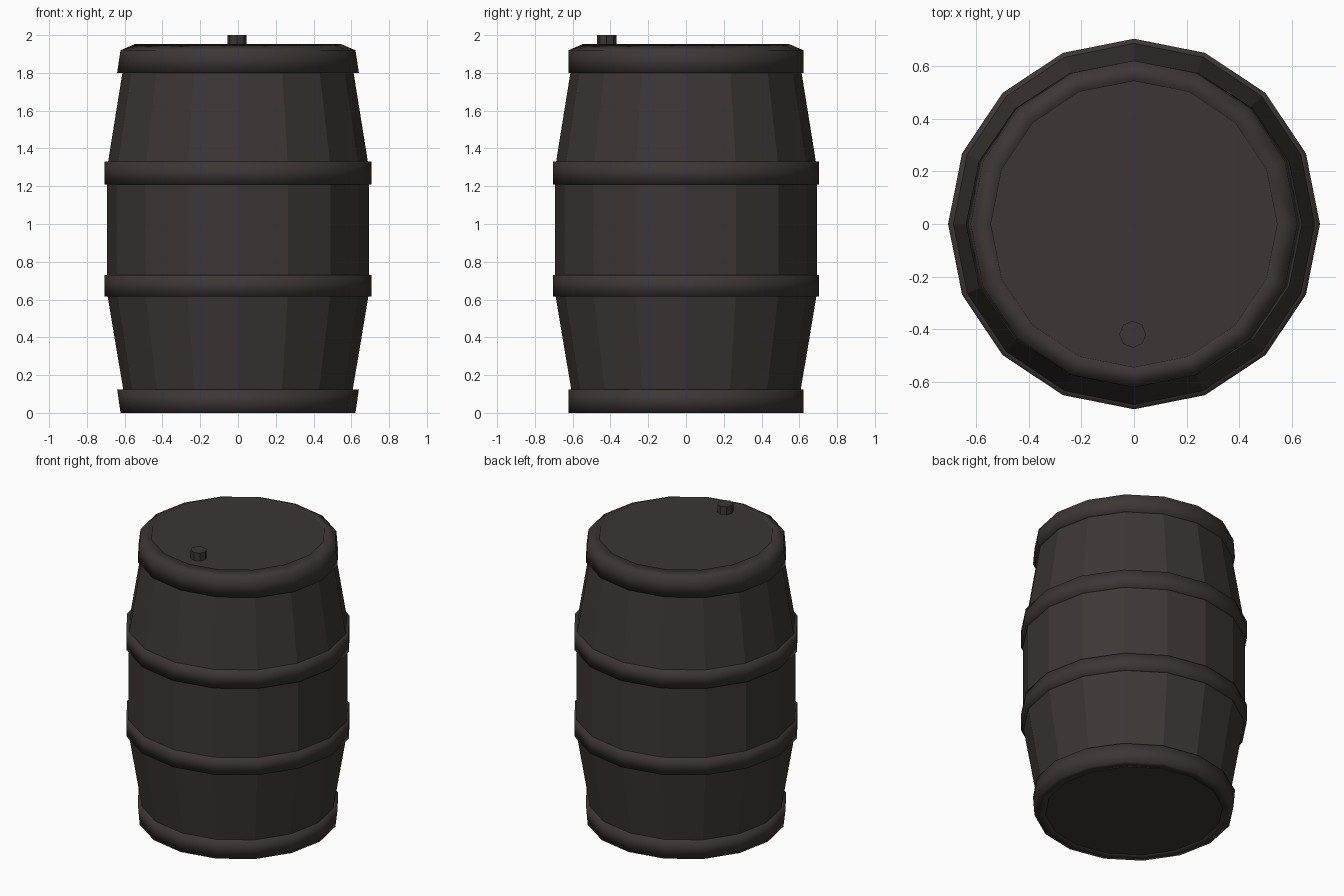
import bpy, bmesh, math

if "Cube" in bpy.data.objects:
    bpy.data.objects.remove(bpy.data.objects["Cube"])

SIDES = 16

wood = bpy.data.materials.new("dark_brown")
wood.diffuse_color = (0.046, 0.037, 0.036, 1.0)
wood.use_nodes = True
wood.node_tree.nodes["Principled BSDF"].inputs["Base Color"].default_value = wood.diffuse_color


def lathe(name, profile, sides=SIDES, centre=(0, 0), closed=False, smooth=False):
    """Sweep (x radius, y radius, z) points round z; open profiles are capped."""
    bm = bmesh.new()
    rings = []
    for rx, ry, z in profile:
        rings.append([bm.verts.new((centre[0] + rx * math.cos(2 * math.pi * i / sides),
                                    centre[1] + ry * math.sin(2 * math.pi * i / sides), z))
                      for i in range(sides)])
    pairs = list(zip(rings, rings[1:]))
    if closed:
        pairs.append((rings[-1], rings[0]))
    for a, b in pairs:
        for i in range(sides):
            j = (i + 1) % sides
            bm.faces.new((a[i], a[j], b[j], b[i]))
    if not closed:
        bm.faces.new(rings[0][::-1])
        bm.faces.new(rings[-1])
    bmesh.ops.recalc_face_normals(bm, faces=bm.faces)
    for f in bm.faces:
        f.smooth = smooth
    me = bpy.data.meshes.new(name)
    bm.to_mesh(me)
    bm.free()
    me.materials.append(wood)
    ob = bpy.data.objects.new(name, me)
    bpy.context.collection.objects.link(ob)
    return ob


# Faceted body with two breaks in the bulge
lathe("barrel_body", [(0.59, 0.59, 0.02), (0.607, 0.607, 0.12), (0.694, 0.694, 0.64),
                      (0.694, 0.694, 1.29), (0.612, 0.612, 1.80), (0.59, 0.59, 1.90)])

# Flat heads at both ends
lathe("top_head", [(0.55, 0.55, 1.88), (0.55, 0.55, 1.945)])
lathe("bottom_head", [(0.56, 0.56, 0.002), (0.56, 0.56, 0.06)])

# Rounded-looking end hoops
lathe("top_rim", [(0.58, 0.58, 1.80), (0.640, 0.622, 1.80), (0.622, 0.622, 1.92),
                  (0.545, 0.545, 1.953), (0.54, 0.54, 1.90)], closed=True, smooth=True)
lathe("bottom_rim", [(0.58, 0.58, 0.125), (0.640, 0.622, 0.125), (0.622, 0.622, 0.0),
                     (0.555, 0.555, 0.0), (0.55, 0.55, 0.05)], closed=True, smooth=True)

# Middle hoops
for name, z0, z1 in (("lower_hoop", 0.615, 0.73), ("upper_hoop", 1.21, 1.33)):
    lathe(name, [(0.66, 0.66, z0), (0.708, 0.705, z0), (0.708, 0.705, z1), (0.66, 0.66, z1)],
          closed=True, smooth=True)

# Small bung on the lid
lathe("bung", [(0.051, 0.051, 1.92), (0.051, 0.051, 2.0)], sides=8, centre=(-0.005, -0.42))
